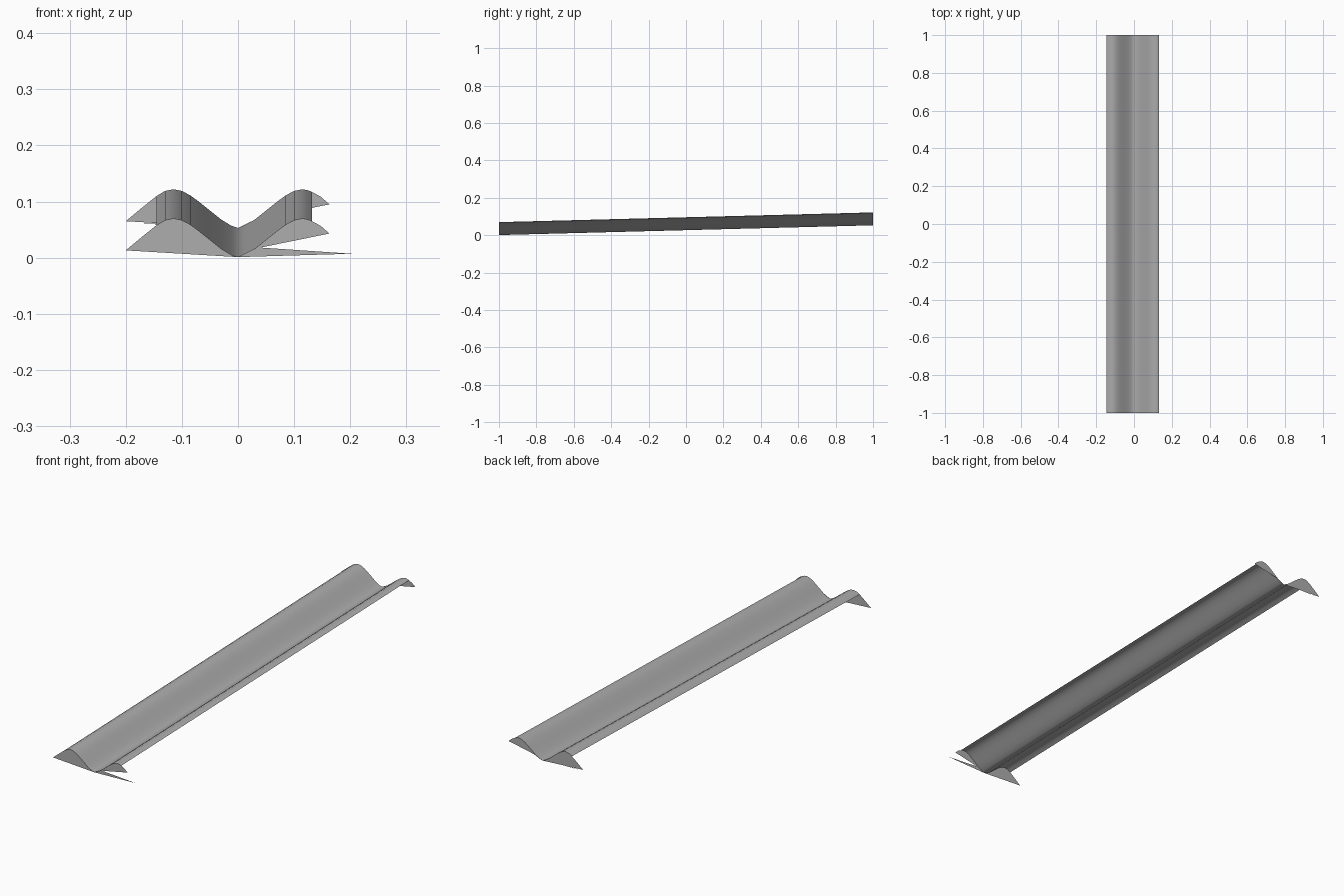
import bpy
import bmesh

RISE = 0.052      # height gained from the front end to the back end
LENGTH = 2.0

cube = bpy.data.objects.get("Cube")
if cube:
    bpy.data.objects.remove(cube, do_unlink=True)

grey = bpy.data.materials.new("weathered grey")
grey.use_nodes = True
colour = (0.42, 0.42, 0.42, 1)
grey.diffuse_color = colour
grey.node_tree.nodes["Principled BSDF"].inputs["Base Color"].default_value = colour


def make_object(name, bm):
    mesh = bpy.data.meshes.new(name)
    bm.to_mesh(mesh)
    bm.free()
    mesh.materials.append(grey)
    obj = bpy.data.objects.new(name, mesh)
    bpy.context.collection.objects.link(obj)
    return obj


# Half of the wavy cross-section, from the valley out over the ridge
valley_to_ridge = [(0, 0.001), (0.012, 0.005), (0.03, 0.016), (0.05, 0.032),
                   (0.07, 0.048), (0.085, 0.059), (0.1, 0.067), (0.115, 0.07)]
left_lip = [(0.125, 0.068), (0.132, 0.065)]
right_lip = [(0.13, 0.067), (0.145, 0.058)]


def mirror(points):
    return [(-x, z) for x, z in points]


left_half = valley_to_ridge + left_lip
right_half = mirror(valley_to_ridge + right_lip)

# Long corrugated sheet, rising towards the back
bm = bmesh.new()
section = right_half[::-1] + left_half[1:]
rows = 8
grid = [[bm.verts.new((x, LENGTH * (r / rows - 0.5), z + RISE * r / rows))
         for x, z in section] for r in range(rows + 1)]
for near, far in zip(grid, grid[1:]):
    for i in range(len(section) - 1):
        bm.faces.new((near[i], near[i + 1], far[i + 1], far[i]))
for face in bm.faces:
    face.smooth = True
make_object("corrugated_sheet", bm)


# Flat end plates that fill the ends beneath the ridges
def end_plate(name, outline, back=False):
    bm = bmesh.new()
    y, lift = (1, RISE) if back else (-1, 0)
    face = bm.faces.new([bm.verts.new((x, y, z + lift)) for x, z in outline])
    face.normal_update()
    if face.normal.y * y < 0:
        face.normal_flip()
    bmesh.ops.triangulate(bm, faces=[face])
    make_object(name, bm)


right_outline = right_half + mirror([(0.17, 0.038), (0.2, 0.013)])
left_outline = left_half + [(0.147, 0.057), (0.163, 0.043), (0.04, 0.018)]
left_spike = [(0, 0.001), (0.04, 0.018), (0.203, 0.007), (0.1, 0.004)]
right_sliver = mirror([(0, 0.004), (0.1, 0.01), (0.187, 0.008), (0.1, 0.007)])

for end, back in (("front", False), ("back", True)):
    end_plate(end + "_right_plate", right_outline, back)
    end_plate(end + "_left_plate", left_outline, back)
end_plate("front_left_spike", left_spike)
end_plate("back_right_sliver", right_sliver, True)
